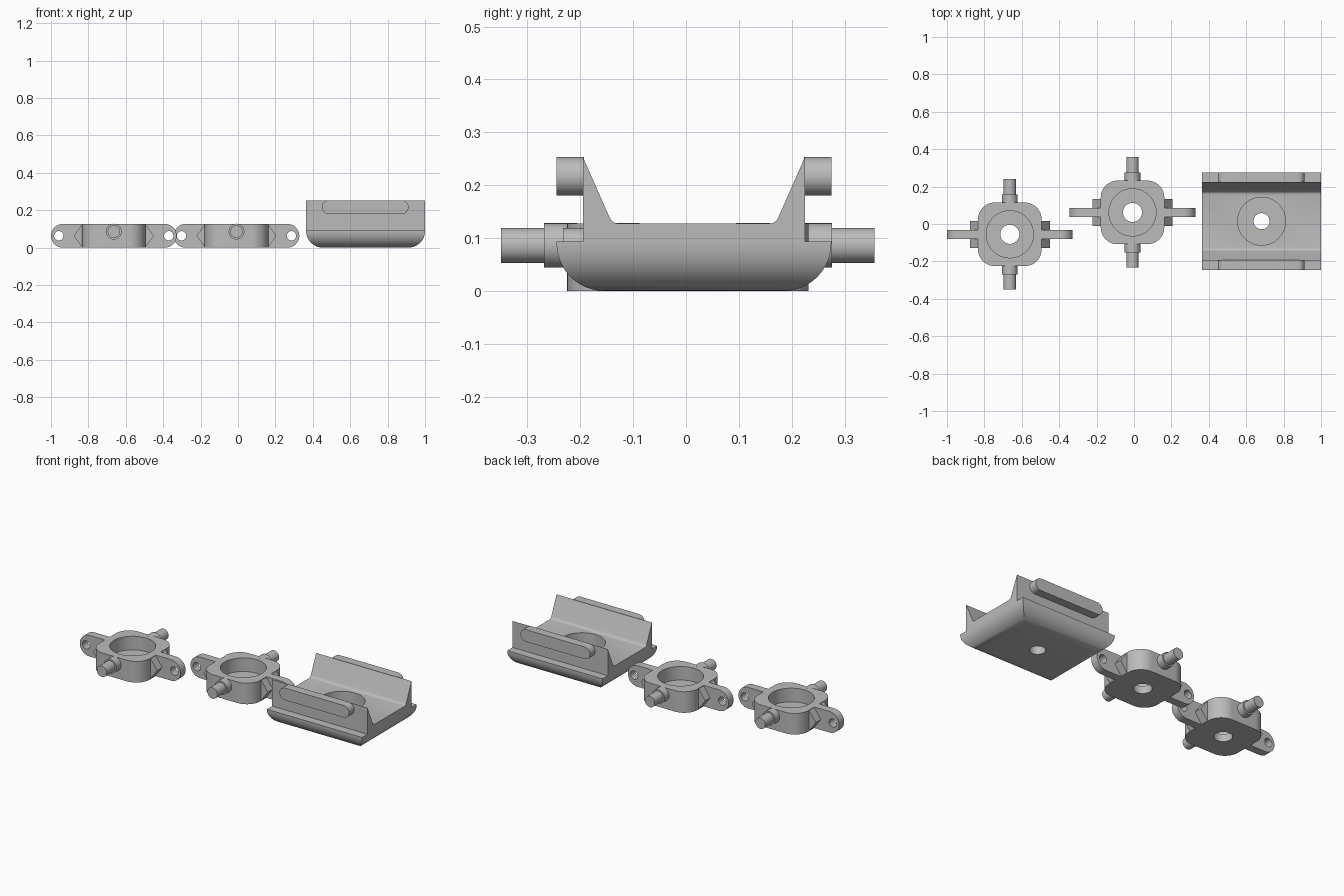
import bpy, bmesh, math
from mathutils import Vector

if "Cube" in bpy.data.objects:
    bpy.data.objects.remove(bpy.data.objects["Cube"])

grey = bpy.data.materials.new("plain grey")
grey.diffuse_color = (0.5, 0.5, 0.5, 1)
grey.use_nodes = True
grey.node_tree.nodes["Principled BSDF"].inputs["Base Color"].default_value = grey.diffuse_color


def prism(name, pts, axis, lo, hi):
    """Extrude a 2D outline along an axis: x uses (y,z), y uses (x,z), z uses (x,y)."""
    def place(p, t):
        return {"x": (t, p[0], p[1]), "y": (p[0], t, p[1]), "z": (p[0], p[1], t)}[axis]
    bm = bmesh.new()
    face = bm.faces.new([bm.verts.new(place(p, lo)) for p in pts])
    new = bmesh.ops.extrude_face_region(bm, geom=[face])["geom"]
    move = Vector(place((0, 0), hi - lo))
    bmesh.ops.translate(bm, vec=move, verts=[v for v in new if isinstance(v, bmesh.types.BMVert)])
    bmesh.ops.recalc_face_normals(bm, faces=bm.faces)
    mesh = bpy.data.meshes.new(name)
    bm.to_mesh(mesh)
    bm.free()
    mesh.materials.append(grey)
    ob = bpy.data.objects.new(name, mesh)
    bpy.context.collection.objects.link(ob)
    return ob


def arc(cx, cy, r, a0, a1, n=12):
    return [(cx + r * math.cos(math.radians(a0 + (a1 - a0) * i / n)),
             cy + r * math.sin(math.radians(a0 + (a1 - a0) * i / n))) for i in range(n + 1)]


def circle(cx, cy, r, n=48):
    return arc(cx, cy, r, 0, 360, n)[:-1]


def combine(ob, other, operation):
    mod = ob.modifiers.new("cut", "BOOLEAN")
    mod.operation, mod.object, mod.solver = operation, other, "EXACT"
    bpy.context.view_layer.objects.active = ob
    bpy.ops.object.modifier_apply(modifier=mod.name)
    bpy.data.objects.remove(other)


def cut(ob, pts, axis, lo, hi):
    combine(ob, prism("cutter", pts, axis, lo, hi), "DIFFERENCE")


def holder(cx, cy, tag):
    h, half, r = 0.127, 0.17, 0.09
    # Rounded square cup with a stepped bore
    k = half - r
    outline = []
    for sx, sy, a in ((1, 1, 0), (-1, 1, 90), (-1, -1, 180), (1, -1, 270)):
        outline += arc(cx + sx * k, cy + sy * k, r, a, a + 90)
    cup = prism("cup_" + tag, outline, "z", 0, h)
    cut(cup, circle(cx, cy, 0.126), "z", 0.045, 0.3)
    cut(cup, circle(cx, cy, 0.051), "z", -0.1, 0.3)
    for s, side in ((-1, "left"), (1, "right")):
        # Flat ear with a rounded end and a cross hole
        m = h / 2
        pts = [(cx + s * 0.165, 0)]
        pts += [(cx + s * x, z) for x, z in arc(0.336 - m, m, m, -90, 90, 20)]
        pts += [(cx + s * 0.165, h)]
        ear = prism(f"ear_{side}_{tag}", pts, "y", cy - 0.024, cy + 0.024)
        cut(ear, circle(cx + s * 0.294, m, 0.025, 32), "y", cy - 0.2, cy + 0.2)
        # Wedge gusset at the ear root
        wedge = [(cx + s * x, z) for x, z in ((0.15, 0.003), (0.17, 0.003), (0.214, m),
                                              (0.17, h - 0.003), (0.15, h - 0.003))]
        prism(f"wedge_{side}_{tag}", wedge, "y", cy - 0.072, cy + 0.072)
    for s, side in ((-1, "front"), (1, "back")):
        # Stepped pivot pin
        for part, rad, a, b in (("collar", 0.042, 0.15, 0.214), ("pin", 0.033, 0.2, 0.295)):
            prism(f"{part}_{side}_{tag}", circle(cx, 0.086, rad, 40), "y",
                  *sorted((cy + s * a, cy + s * b)))


holder(-0.664, -0.055, "outer")
holder(-0.008, 0.062, "middle")

# Cradle: channel section with rounded bottom edges on all four sides
X, Y, R = 0.682, 0.015, 0.09
half_section = (arc(0.26 - R, R, R, -90, 0) + [(0.26, 0.093), (0.21, 0.093), (0.21, 0.253)]
                + [(0.161, 0.142), (0.157, 0.134), (0.151, 0.129), (0.143, 0.127)])
section = [(Y + y, z) for y, z in half_section]
section += [(Y - y, z) for y, z in reversed(half_section)]
cradle = prism("cradle", section, "x", X - 0.318, X + 0.318)
ends = [(X + x, z) for x, z in arc(0.318 - R, R, R, -90, 0) + [(0.318, 0.4)]]
ends += [(2 * X - x, z) for x, z in reversed(ends)]
combine(cradle, prism("end_rounding", ends, "y", -0.6, 0.6), "INTERSECT")
cut(cradle, circle(X, Y, 0.128), "z", 0.05, 0.128)
cut(cradle, circle(X, Y, 0.043), "z", -0.1, 0.3)

# Rounded rails on the outer wall faces
stadium = arc(0.912 - 0.0365, 0.2165, 0.0365, -90, 90) + arc(0.448 + 0.0365, 0.2165, 0.0365, 90, 270)
for s, side in ((-1, "front"), (1, "back")):
    prism("rail_" + side, stadium, "y", *sorted((Y + s * 0.208, Y + s * 0.26)))

# Smooth the round faces, keep the edges sharp
for ob in bpy.context.scene.objects:
    ob.select_set(True)
    bpy.context.view_layer.objects.active = ob
bpy.ops.object.shade_smooth_by_angle(angle=math.radians(30))
